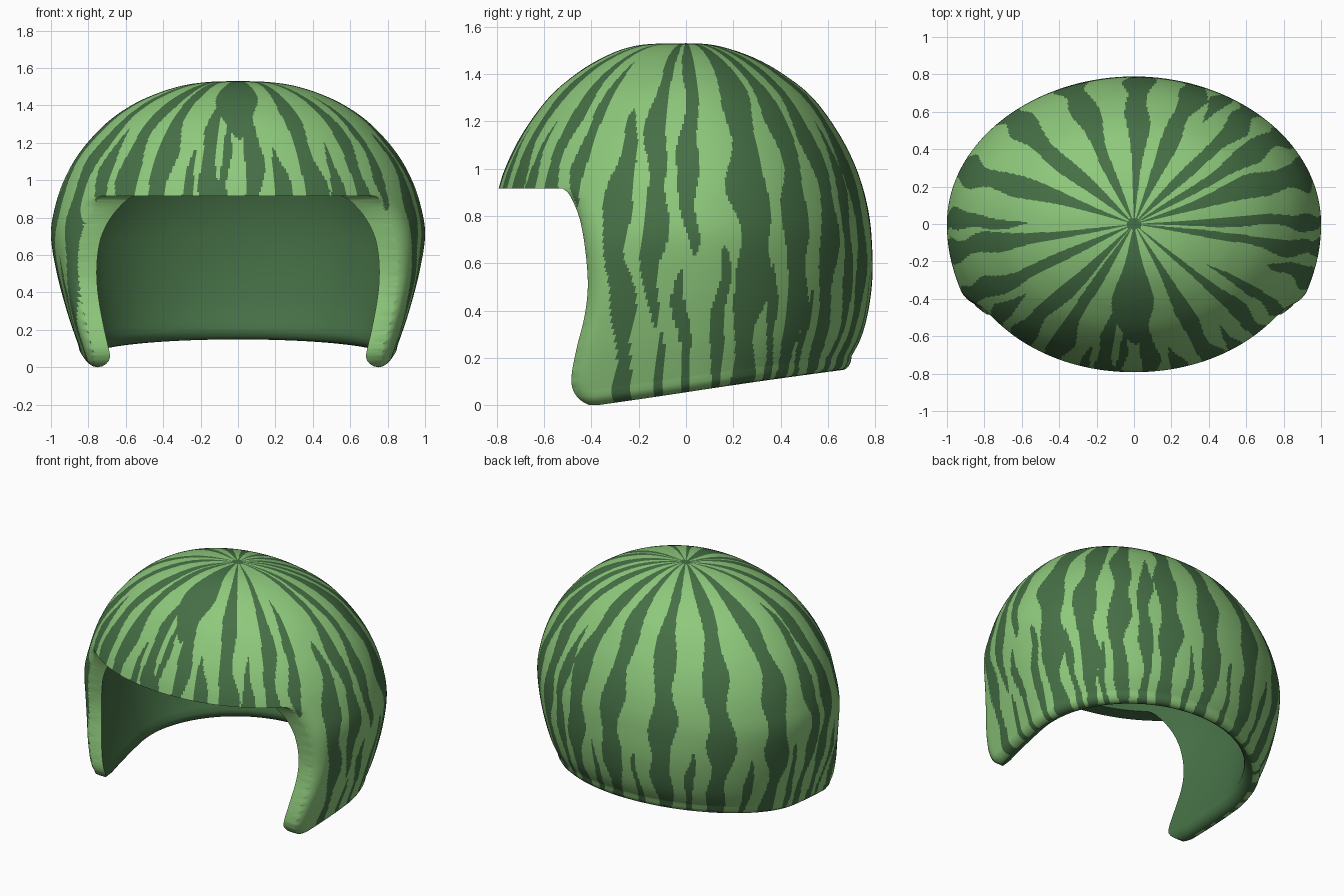
import bpy, bmesh, math

if "Cube" in bpy.data.objects:
    bpy.data.objects.remove(bpy.data.objects["Cube"])

def material(name, rgb):
    m = bpy.data.materials.new(name)
    m.diffuse_color = (*rgb, 1)
    m.use_nodes = True
    m.node_tree.nodes["Principled BSDF"].inputs["Base Color"].default_value = m.diffuse_color
    return m

MATS = [material("light green", (.27, .58, .20)), material("dark green", (.06, .16, .06))]

# Outer profile: height, half width, front depth, back depth
ROWS = [(1.53, 0, 0, 0), (1.526, .15, .16, .09), (1.507, .29, .26, .18),
        (1.465, .43, .36, .295), (1.40, .57, .465, .41), (1.30, .71, .58, .535),
        (1.15, .845, .69, .645), (1.0, .93, .765, .72), (.85, .98, .815, .765),
        (.70, 1.0, .90, .785), (.50, .968, 1.08, .785), (.30, .915, 1.35, .745),
        (.15, .865, 1.6, .665), (0, .81, 1.8, .58)]
# Side profile of the face opening: y, z
OPENING = [(-.52, .915), (-.49, .885), (-.45, .79), (-.425, .65), (-.415, .5), (-.43, .37),
           (-.46, .25), (-.482, .14), (-.482, .08), (-.46, .035), (-.425, .008), (-.38, -.01)]

# Stripes running from crown to rim: angle, half width in degrees
LONG = [(-60, 4), (-40, 3), (-122, 4), (-135, 4), (17, 4.8), (31, 4), (44, 4), (66, 5),
        (88, 5.5), (114, 5.5), (139, 5), (162, 4.5), (188, 3.5), (204, 3.5)]
# Stripes that start or stop part way: angle, half width, top, bottom
SHORT = [(-90, 13, 1.7, 1.22), (-102, 3.5, 1.45, 0), (-95, 2, 1.34, .7), (-84, 3.5, 1.5, 0),
         (-73, 3, 1.18, 0), (-50, 2.5, 1.2, 0), (-110, 2.5, 1.17, 0), (-146, 3, 1.28, 0),
         (-30, 2.5, 1.45, .83), (-17, 3.3, 1.25, -.4), (-8, 2.7, 1.7, .33), (1, 2.5, 1.7, .63),
         (55, 3, 1.2, -.3), (-1, 2.3, .58, -.1), (9, 2.3, .68, -.3), (-7, 2, .33, -.3),
         (24, 2, .6, -.3), (37, 2, .5, -.3), (77, 2.3, .55, -.3),
         (101, 2.3, .55, -.3), (127, 2.5, .6, -.3), (151, 2.3, .55, -.3), (171, 2, .6, -.3),
         (179, 3, 1.4, -.3), (196, 2, .6, -.3)]
STRIPES = [(p, w, 3, -2) for p, w in LONG] + SHORT

def is_dark(c):
    x, y, z = c
    if math.hypot(x, y) < .035:
        return True
    phi = math.degrees(math.atan2(y, x))
    for i, (p, w, top, bot) in enumerate(STRIPES):
        d = (phi - p + 180) % 360 - 180
        if abs(d) > w * 1.3 + 2:
            continue
        taper = min(1, (top - z) / .22, (z - bot) / .22)
        if taper <= 0:
            continue
        d -= .9 * math.sin(z * 9 + i * 2.1) + .4 * math.sin(z * 21 + i)
        slim = 1 - .3 * max(0, min(1, (.6 - z) / .3))
        if abs(d) < w * slim * taper ** .6 * (1 + .22 * math.sin(z * 15 + i * 1.7)):
            return True
    return False

def spline(pts, u):
    i = min(int(u), len(pts) - 2)
    t = u - i
    a, b, c, d = (pts[max(0, min(len(pts) - 1, i + k))] for k in (-1, 0, 1, 2))
    return [b[k] + .5 * t * (c[k] - a[k] + t * (2 * a[k] - 5 * b[k] + 4 * c[k] - d[k]
            + t * (3 * (b[k] - c[k]) + d[k] - a[k]))) for k in range(len(b))]

PER = 12
TABLE = [spline(ROWS, i / PER) for i in range(1, (len(ROWS) - 1) * PER + 1)]
LOW = TABLE[9 * PER - 1:]
EDGE = [spline(OPENING, i / 5) for i in range((len(OPENING) - 1) * 5 + 1)]

def at_height(z):
    for r, q in zip(LOW, LOW[1:]):
        if z >= q[0]:
            t = (r[0] - z) / (r[0] - q[0])
            return [r[k] + t * (q[k] - r[k]) for k in range(4)]
    return LOW[-1]

def edge_y(z):
    for a, b in zip(EDGE, EDGE[1:]):
        if z >= b[1]:
            t = max(0, (a[1] - z) / (a[1] - b[1] + 1e-9))
            return a[0] + t * (b[0] - a[0])
    return EDGE[-1][0]

def section(row, ang, s=1, z=None, sy=None):
    c, n = math.cos(ang), math.sin(ang)
    z = row[0] if z is None else z
    p = .98 if n < 0 else 1
    x = math.copysign(abs(c) ** p, c) * row[1] * s
    y = math.copysign(abs(n) ** p, n) * (row[3] if n > 0 else row[2]) * (sy or s)
    # round the outer cheek edges next to the opening
    if s > .935 and z < .91 and y < -.3:
        d = max(0, min(1, (y - edge_y(z)) / .07))
        pinch = (1 - math.sqrt(1 - (1 - d) ** 2)) * min(1, (.91 - z) / .05)
        x *= 1 - (s - .935) * .9 * pinch
    return (x, y, z)

# Shell column: outside down to the rim, round the lip, back up the inside
LIP = 8
R = .06
def column(ang):
    yb = section(at_height(.12), ang)[1]
    zb = max(0, .055 + .145 * yb)
    rows = []
    for r in TABLE:
        if r[0] < .7:
            r = at_height(.7 - (.7 - r[0]) * (.7 - zb - R) / .7)
        rows.append(r)
    pts = [section(r, ang) for r in rows]
    for k in range(1, LIP + 1):
        a = math.pi * k / LIP
        h = (1 - math.cos(a)) / 2
        pts.append(section(rows[-1], ang, 1 - .14 * h, zb + R * (1 - math.sin(a)), 1 - .11 * h))
    for r in rows[-6::-6]:
        z = r[0] if r[0] < .7 else .7 + (r[0] - .7) * .88
        pts.append(section(r, ang, .86, z, .89))
    return pts

N = 560
bm = bmesh.new()
cols = [[bm.verts.new(p) for p in column(2 * math.pi * j / N)] for j in range(N)]
crown = bm.verts.new((0, 0, 1.53))
crown_in = bm.verts.new((0, 0, .7 + .83 * .88))
outer_rows = len(TABLE) + LIP // 2 - 2
for j in range(N):
    a, b = cols[j], cols[(j + 1) % N]
    bm.faces.new((crown, a[0], b[0])).material_index = 1
    bm.faces.new((crown_in, b[-1], a[-1])).material_index = 1
    for i in range(len(a) - 1):
        f = bm.faces.new((a[i], a[i + 1], b[i + 1], b[i]))
        f.material_index = 1 if i > outer_rows or is_dark(f.calc_center_median()) else 0

def finish(bm, name):
    bmesh.ops.recalc_face_normals(bm, faces=bm.faces)
    me = bpy.data.meshes.new(name)
    bm.to_mesh(me)
    bm.free()
    for m in MATS:
        me.materials.append(m)
    ob = bpy.data.objects.new(name, me)
    bpy.context.collection.objects.link(ob)
    return ob

helmet = finish(bm, "helmet_shell")

# Face opening: side profile extruded across the width
outline = [(-2.5, .915)] + EDGE + [(-.38, -.2), (-2.5, -.2)]
bm = bmesh.new()
left = [bm.verts.new((-1.5, y, z)) for y, z in outline]
right = [bm.verts.new((1.5, y, z)) for y, z in outline]
bm.faces.new(left)
bm.faces.new(right[::-1])
for i in range(len(left)):
    k = (i + 1) % len(left)
    f = bm.faces.new((left[i], right[i], right[k], left[k]))
    f.material_index = 1 if i == 0 else 0
cutter = finish(bm, "opening_cutter")
cutter.hide_render = True

mod = helmet.modifiers.new("face_opening", 'BOOLEAN')
mod.operation = 'DIFFERENCE'
mod.solver = 'EXACT'
mod.object = cutter
bpy.context.view_layer.objects.active = helmet
helmet.select_set(True)
bpy.ops.object.modifier_apply(modifier=mod.name)
bpy.data.objects.remove(cutter)
bpy.ops.object.shade_smooth_by_angle(angle=math.radians(40))
